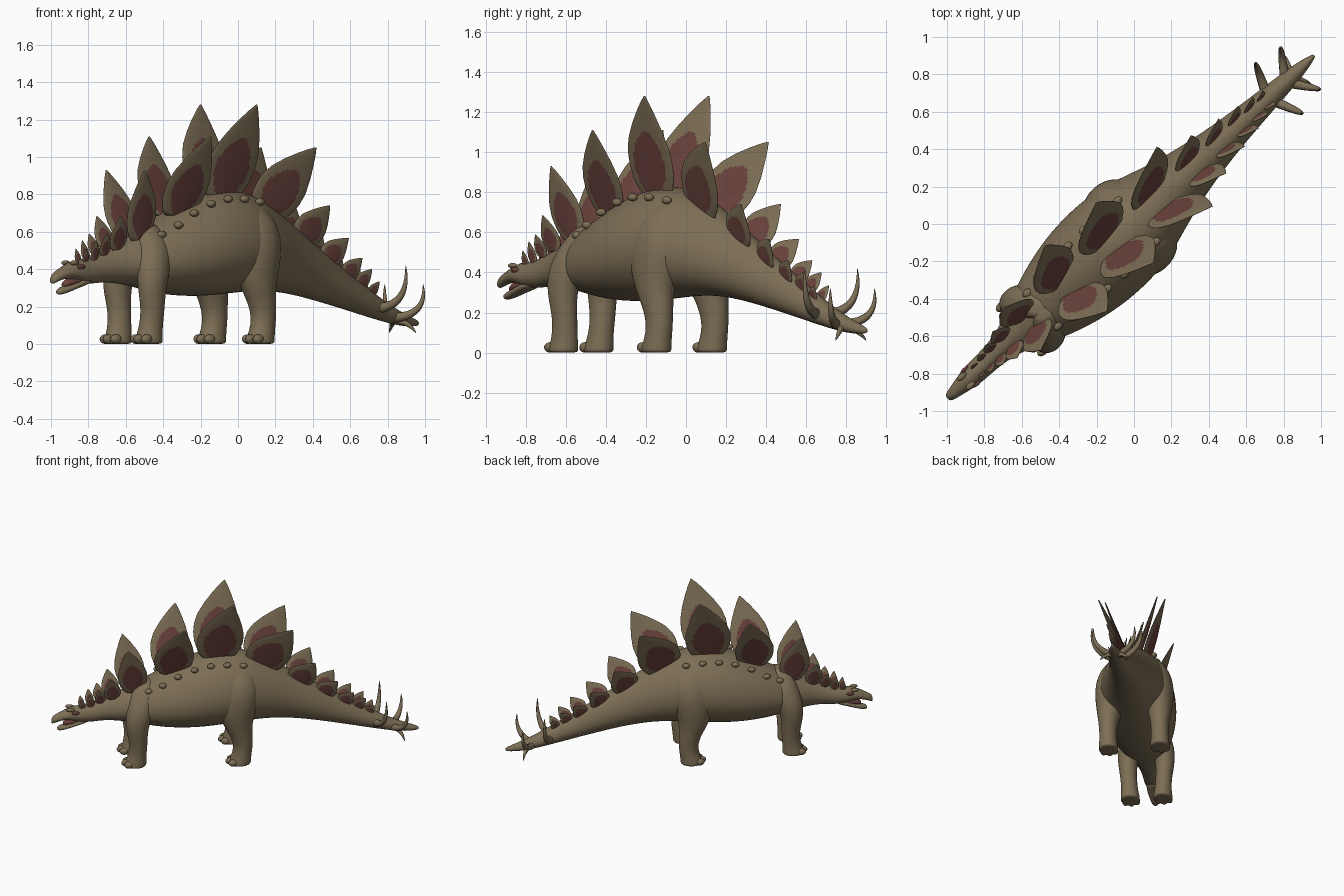
import bpy, bmesh, math
from mathutils import Vector

if "Cube" in bpy.data.objects:
    bpy.data.objects.remove(bpy.data.objects["Cube"])

# The animal stands diagonally: s runs head to tail, t to its side, z up
def W(s, t, z):
    return Vector((0.73 * s + 0.683 * t, 0.683 * s - 0.73 * t, z))

def material(name, col):
    m = bpy.data.materials.new(name)
    m.diffuse_color = (*col, 1)
    m.use_nodes = True
    m.node_tree.nodes["Principled BSDF"].inputs["Base Color"].default_value = m.diffuse_color
    return m

HIDE = material("olive_hide", (0.205, 0.158, 0.092))
RED = material("dull_red", (0.145, 0.054, 0.046))

def finish(bm, name, mats, subsurf=0):
    bmesh.ops.recalc_face_normals(bm, faces=bm.faces)
    me = bpy.data.meshes.new(name)
    for f in bm.faces:
        f.smooth = True
    bm.to_mesh(me)
    bm.free()
    for m in mats:
        me.materials.append(m)
    ob = bpy.data.objects.new(name, me)
    bpy.context.collection.objects.link(ob)
    if subsurf:
        mod = ob.modifiers.new("smooth", 'SUBSURF')
        mod.levels = mod.render_levels = subsurf
    return ob

# Skin a list of closed rings of points; rule(i, j) picks the material
def loft(name, rings, mats=(HIDE,), rule=None, subsurf=0):
    bm = bmesh.new()
    vs = [[bm.verts.new(p) for p in r] for r in rings]
    n = len(rings[0])
    for i in range(len(vs) - 1):
        for j in range(n):
            k = (j + 1) % n
            f = bm.faces.new((vs[i][j], vs[i][k], vs[i + 1][k], vs[i + 1][j]))
            if rule:
                f.material_index = rule(i, j)
    for r in (vs[0], vs[-1]):
        c = bm.verts.new(sum((v.co for v in r), Vector()) / n)
        for j in range(n):
            bm.faces.new((r[j], r[(j + 1) % n], c))
    return finish(bm, name, mats, subsurf)

# Upright cross-sections: (s, top, bottom, half width)
def trunk(name, stations, mats=(HIDE,), n=20):
    rings = []
    for s, top, bot, hw in stations:
        ring = []
        for j in range(n):
            a = 2 * math.pi * j / n
            w = hw * math.cos(a) * (1 - 0.13 * math.sin(a))
            ring.append(W(s, w, (top + bot) / 2 + (top - bot) / 2 * math.sin(a)))
        rings.append(ring)
    return loft(name, rings, mats, subsurf=2)

def ball(name, s, t, z, rs, rt, rz, mat=HIDE):
    bm = bmesh.new()
    bmesh.ops.create_uvsphere(bm, u_segments=14, v_segments=9, radius=1)
    for v in bm.verts:
        v.co = W(s + v.co.x * rs, t + v.co.y * rt, z + v.co.z * rz)
    return finish(bm, name, [mat])

# Head, body and tail in one skin
trunk("body", [
    (-1.365, .355, .322, .016), (-1.35, .383, .322, .027), (-1.30, .405, .345, .038),
    (-1.235, .44, .35, .052), (-1.17, .45, .325, .062), (-1.08, .462, .32, .064),
    (-1.0, .49, .33, .07), (-0.9, .53, .325, .09), (-0.75, .59, .305, .16),
    (-0.6, .67, .27, .22), (-0.4, .77, .25, .27), (-0.2, .83, .255, .285),
    (0.0, .835, .275, .27), (0.2, .745, .285, .20), (0.4, .625, .265, .145),
    (0.6, .50, .225, .108), (0.8, .38, .18, .082), (1.0, .265, .133, .062),
    (1.15, .188, .102, .046), (1.25, .15, .092, .03), (1.32, .125, .096, .01)])

# Open lower jaw and the red mouth inside
trunk("lower_jaw", [(-1.322, .292, .266, .015), (-1.30, .305, .262, .026),
                    (-1.25, .318, .275, .036), (-1.18, .352, .30, .048), (-1.1, .37, .32, .045)])
trunk("mouth_lining", [(-1.28, .33, .302, .018), (-1.255, .35, .305, .028),
                       (-1.22, .36, .31, .036), (-1.16, .36, .33, .04)], mats=(RED,))

# Legs: (z, s, t, radius along, radius across)
HIND = [(.77, -.02, .07, .07, .06), (.67, -.02, .135, .14, .115), (.54, -.025, .168, .165, .125),
        (.42, -.035, .18, .145, .11), (.31, -.03, .185, .108, .09), (.22, .0, .19, .082, .072),
        (.13, .012, .19, .070, .064), (.06, -.005, .19, .076, .068), (.015, -.015, .19, .085, .074),
        (.0, -.015, .19, .08, .07)]
FORE = [(.64, -.68, .02, .06, .05), (.54, -.70, .085, .10, .085), (.41, -.74, .130, .103, .085),
        (.29, -.76, .138, .081, .07), (.18, -.745, .13, .067, .061), (.08, -.755, .122, .068, .062),
        (.015, -.768, .12, .084, .074), (.0, -.768, .12, .078, .07)]

def leg(name, sections, side):
    rings = [[W(s + rs * math.cos(2 * math.pi * j / 14), side * (t + rt * math.sin(2 * math.pi * j / 14)), z)
              for j in range(14)] for z, s, t, rs, rt in sections]
    loft(name, rings, subsurf=2)
    _, s, t, rs, rt = sections[-1]
    for k in (-1, 0, 1):
        ball(name + "_toe", s - rs * (0.86 - 0.2 * abs(k)), side * t + k * 0.042, .026, .036, .024, .026)

# Back plates: leaf outline with a lens-shaped section and a red centre
OUTLINE = [(0, .5), (.06, .72), (.15, .88), (.27, .98), (.38, 1), (.52, .92), (.68, .69),
           (.82, .43), (.93, .2), (1, .02)]

def outline(v):
    for (a, x), (b, y) in zip(OUTLINE, OUTLINE[1:]):
        if v <= b:
            k = (v - a) / (b - a)
            return x + (y - x) * k
    return 0.02

def plate(name, s0, z0, t0, s1, z1, t1, width, side):
    rows, n = 34, 56
    # width runs square to the leaning axis of the plate
    length = math.hypot(s1 - s0, z1 - z0)
    ds, dz = (z1 - z0) / length, -(s1 - s0) / length
    rings = []
    for i in range(rows + 1):
        v = i / rows
        w = outline(v) * width / 2
        th = min(0.022, width * 0.12) * (1 - 0.8 * v)
        s = s0 + (s1 - s0) * v ** 1.15
        t = t0 + (t1 - t0) * v
        z = z0 + (z1 - z0) * v
        ring = []
        for j in range(n):
            a = 2 * math.pi * j / n
            c = w * math.cos(a)
            ring.append(W(s + c * ds, side * (t + th * math.sin(a)), z + c * dz))
        rings.append(ring)

    def rule(i, j):
        u, v = math.cos(2 * math.pi * (j + .5) / n), (i + .5) / rows
        return int((u / .7) ** 2 + ((v - .30) / .35) ** 2 < 1)
    loft(name, rings, (HIDE, RED), rule)

# (base s, z, t, tip s, z, t, width)
PLATES = [
    (-1.14, .43, .025, -1.15, .51, .040, .045), (-1.08, .445, .028, -1.09, .555, .055, .06),
    (-1.01, .475, .03, -1.025, .59, .07, .08), (-.92, .505, .035, -.945, .685, .095, .125),
    (-.765, .56, .045, -.825, .93, .15, .215), (-.51, .68, .045, -.425, 1.11, .24, .285),
    (-.18, .77, .04, -.068, 1.28, .22, .335), (.14, .69, .04, .37, 1.05, .215, .315),
    (.42, .545, .035, .545, .74, .135, .21), (.605, .44, .03, .715, .565, .10, .155),
    (.755, .36, .03, .835, .46, .08, .115), (.86, .31, .025, .925, .40, .06, .09),
    (.945, .26, .02, .99, .335, .05, .065)]

# Curved tail spikes as tapered tubes along three control points
def spike(name, pts, radius, side):
    p0, p1, p2 = [W(s, side * t, z) for s, t, z in pts]
    rings = []
    for i in range(13):
        k = i / 12
        c = p0 * (1 - k) ** 2 + p1 * 2 * k * (1 - k) + p2 * k * k
        d = ((p1 - p0) * (1 - k) + (p2 - p1) * k).normalized()
        a = d.cross(Vector((0.73, 0.683, 0))).normalized()
        b = d.cross(a)
        r = radius * (1 - k) ** 0.7 + 0.001
        rings.append([c + (a * math.cos(math.pi * j / 5) + b * math.sin(math.pi * j / 5)) * r
                      for j in range(10)])
    loft(name, rings)

for side, label in ((1, "right"), (-1, "left")):
    leg("hind_leg_" + label, HIND, side)
    leg("front_leg_" + label, FORE, side)
    for p in PLATES:
        plate("back_plate_" + label, *p, side)
    spike("tail_spike_front_" + label, [(.99, .02, .19), (1.07, .20, .20), (1.06, .18, .42)], .028, side)
    spike("tail_spike_rear_" + label, [(1.12, .015, .14), (1.23, .17, .15), (1.215, .15, .32)], .026, side)
    spike("tail_spike_low_" + label, [(1.15, .01, .125), (1.19, .06, .12), (1.205, .105, .06)], .02, side)
    # Small knobs along the flank
    for s, t, z in ((-.67, .12, .585), (-.57, .145, .635), (-.46, .15, .70),
                    (-.34, .155, .75), (-.22, .16, .775), (-.1, .16, .775), (.02, .15, .76)):
        ball("flank_knob_" + label, s, side * t, z, .028, .022, .02)
    # Brow ridge and red eye patch
    ball("brow_" + label, -1.23, side * .034, .434, .03, .016, .013)
    ball("eye_patch_" + label, -1.195, side * .051, .413, .028, .010, .014, RED)
